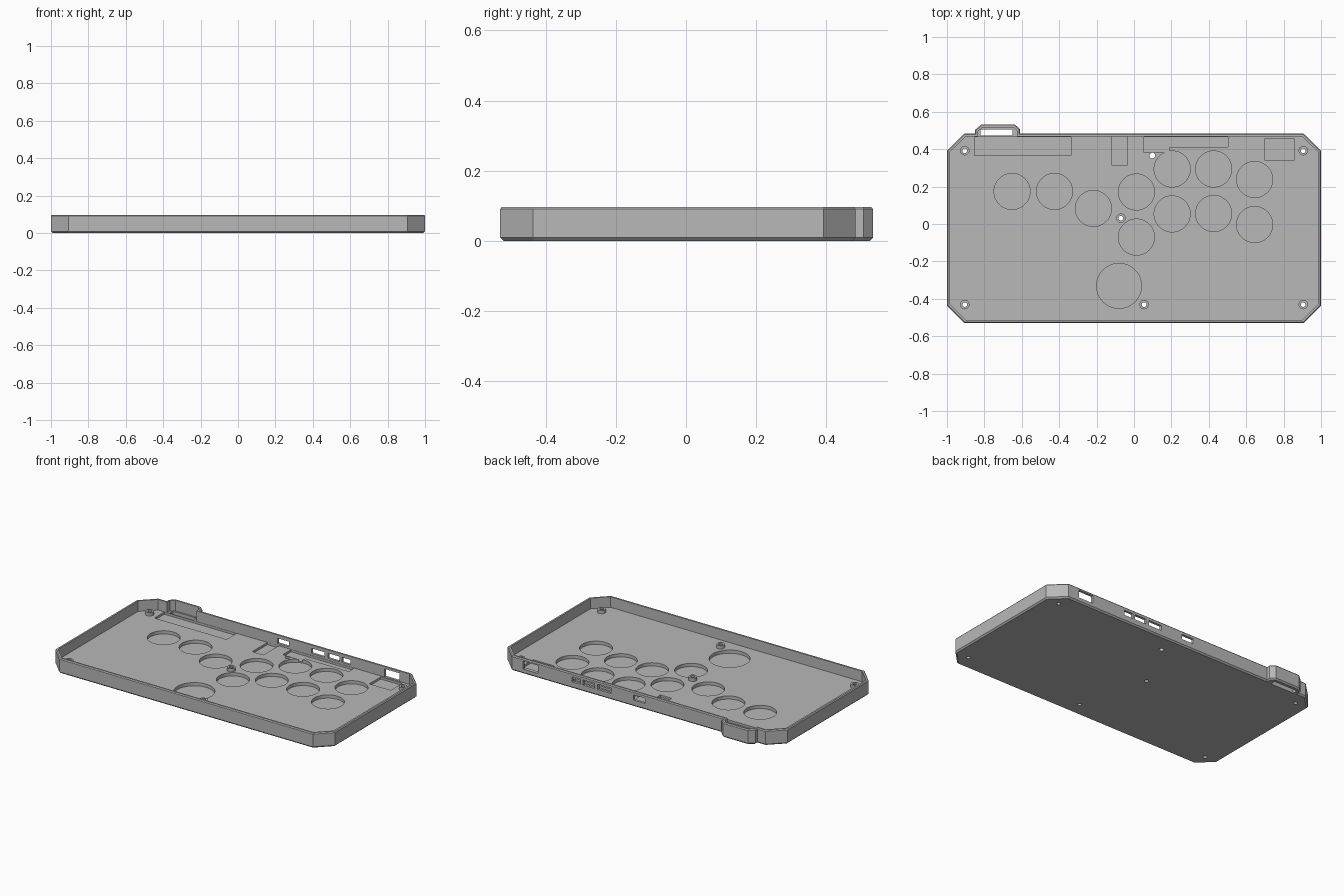
import bpy, bmesh, math
from mathutils import Vector

cube = bpy.data.objects.get("Cube")
if cube:
    bpy.data.objects.remove(cube, do_unlink=True)

TOP, FLOOR, WALL = 0.097, 0.029, 0.016

grey = bpy.data.materials.new("plain grey")
grey.use_nodes = True
GREY = (0.48, 0.48, 0.48, 1)
grey.diffuse_color = GREY
grey.node_tree.nodes["Principled BSDF"].inputs["Base Color"].default_value = GREY


def inset(points, d):
    """Mitred inset of a counter-clockwise outline."""
    out, n = [], len(points)
    for i in range(n):
        p = Vector(points[i])
        a = (p - Vector(points[i - 1])).normalized()
        b = (Vector(points[(i + 1) % n]) - p).normalized()
        na, nb = Vector((-a.y, a.x)), Vector((-b.y, b.x))
        out.append(p + (na + nb) * d / (1 + na.dot(nb)))
    return out


def loft(name, rings, closed=False):
    """Skin a list of (outline, z) rings, capped unless closed into a loop."""
    bm = bmesh.new()
    loops = [[bm.verts.new((p[0], p[1], z)) for p in pts] for pts, z in rings]
    pairs = list(zip(loops, loops[1:]))
    if closed:
        pairs.append((loops[-1], loops[0]))
    else:
        bm.faces.new(loops[0][::-1])
        bm.faces.new(loops[-1])
    for lo, hi in pairs:
        for i in range(len(lo)):
            j = (i + 1) % len(lo)
            bm.faces.new((lo[i], lo[j], hi[j], hi[i]))
    bmesh.ops.recalc_face_normals(bm, faces=bm.faces)
    mesh = bpy.data.meshes.new(name)
    bm.to_mesh(mesh)
    bm.free()
    mesh.materials.append(grey)
    obj = bpy.data.objects.new(name, mesh)
    bpy.context.collection.objects.link(obj)
    return obj


def circle(x, y, r, n=48):
    return [(x + r * math.cos(math.tau * i / n), y + r * math.sin(math.tau * i / n))
            for i in range(n)]


def rect(x0, x1, y0, y1):
    return [(x0, y0), (x1, y0), (x1, y1), (x0, y1)]


# Tray with clipped corners and a cable bump on the back edge
outline = [(-0.906, -0.53), (0.906, -0.53), (1, -0.436), (1, 0.392), (0.906, 0.484),
           (-0.61, 0.484), (-0.61, 0.507), (-0.638, 0.533), (-0.815, 0.533),
           (-0.85, 0.503), (-0.85, 0.484), (-0.906, 0.484), (-1, 0.392), (-1, -0.436)]
tray = loft("tray", [(inset(outline, 0.009), 0), (outline, 0.009),
                     (outline, TOP - 0.006), (inset(outline, 0.005), TOP),
                     (inset(outline, WALL), TOP), (inset(outline, WALL), FLOOR)])

cutters = []


def cut(points, z0, z1):
    cutter = loft("cutter", [(points, z0), (points, z1)])
    cutter.hide_render = True
    mod = tray.modifiers.new("cut", "BOOLEAN")
    mod.operation, mod.solver, mod.object = "DIFFERENCE", "EXACT", cutter
    cutters.append(cutter)


# Round button pockets in the floor
buttons = [(-0.652, 0.174), (-0.425, 0.174), (-0.217, 0.083), (0.013, 0.171),
           (0.013, -0.07), (0.204, 0.294), (0.426, 0.294), (0.645, 0.238),
           (0.204, 0.054), (0.426, 0.056), (0.645, -0.003)]
for x, y in buttons:
    cut(circle(x, y, 0.0964), 0.008, 0.06)
cut(circle(-0.08, -0.331, 0.12), 0.008, 0.06)

# Shallow pockets for the electronics
POCKET = 0.015
cut(rect(-0.853, -0.337, 0.366, 0.466), POCKET, 0.06)
cut(rect(-0.117, -0.037, 0.313, 0.4675), POCKET, 0.06)
cut(rect(0.70, 0.855, 0.34, 0.457), POCKET, 0.06)
cut([(0.053, 0.382), (0.19, 0.382), (0.19, 0.412), (0.503, 0.412),
     (0.503, 0.466), (0.053, 0.466)], POCKET, 0.06)

# Openings through the back wall
for x0, x1, z0, z1 in [(-0.045, 0.038, 0.042, 0.075), (0.197, 0.292, 0.042, 0.075),
                       (0.315, 0.397, 0.042, 0.075), (0.415, 0.477, 0.042, 0.075),
                       (0.72, 0.825, 0.031, 0.082)]:
    cut(rect(x0, x1, 0.455, 0.51), z0, z1)

# Cable slot, small hole and screw holes through the floor
cut(rect(-0.82, -0.65, 0.473, 0.506), -0.02, 0.06)
cut(circle(0.098, 0.366, 0.015, 24), -0.02, 0.06)
screws = [(-0.905, 0.392), (0.905, 0.392), (-0.905, -0.431), (0.905, -0.431),
          (0.054, -0.431), (-0.07, 0.031)]
for x, y in screws:
    cut(circle(x, y, 0.0125, 24), -0.02, 0.06)

# Bake the cuts
bpy.context.view_layer.update()
graph = bpy.context.evaluated_depsgraph_get()
baked = bpy.data.meshes.new_from_object(tray.evaluated_get(graph))
tray.modifiers.clear()
tray.data = baked
tray.data.materials.clear()
tray.data.materials.append(grey)
for poly in tray.data.polygons:
    poly.material_index = 0
for cutter in cutters:
    bpy.data.objects.remove(cutter, do_unlink=True)

# Screw bosses standing on the floor
for i, (x, y) in enumerate(screws):
    outer, bore = circle(x, y, 0.025, 24), circle(x, y, 0.0125, 24)
    loft(f"screw_boss_{i + 1}", [(outer, FLOOR - 0.001), (outer, 0.05),
                                 (bore, 0.05), (bore, FLOOR - 0.001)], closed=True)
